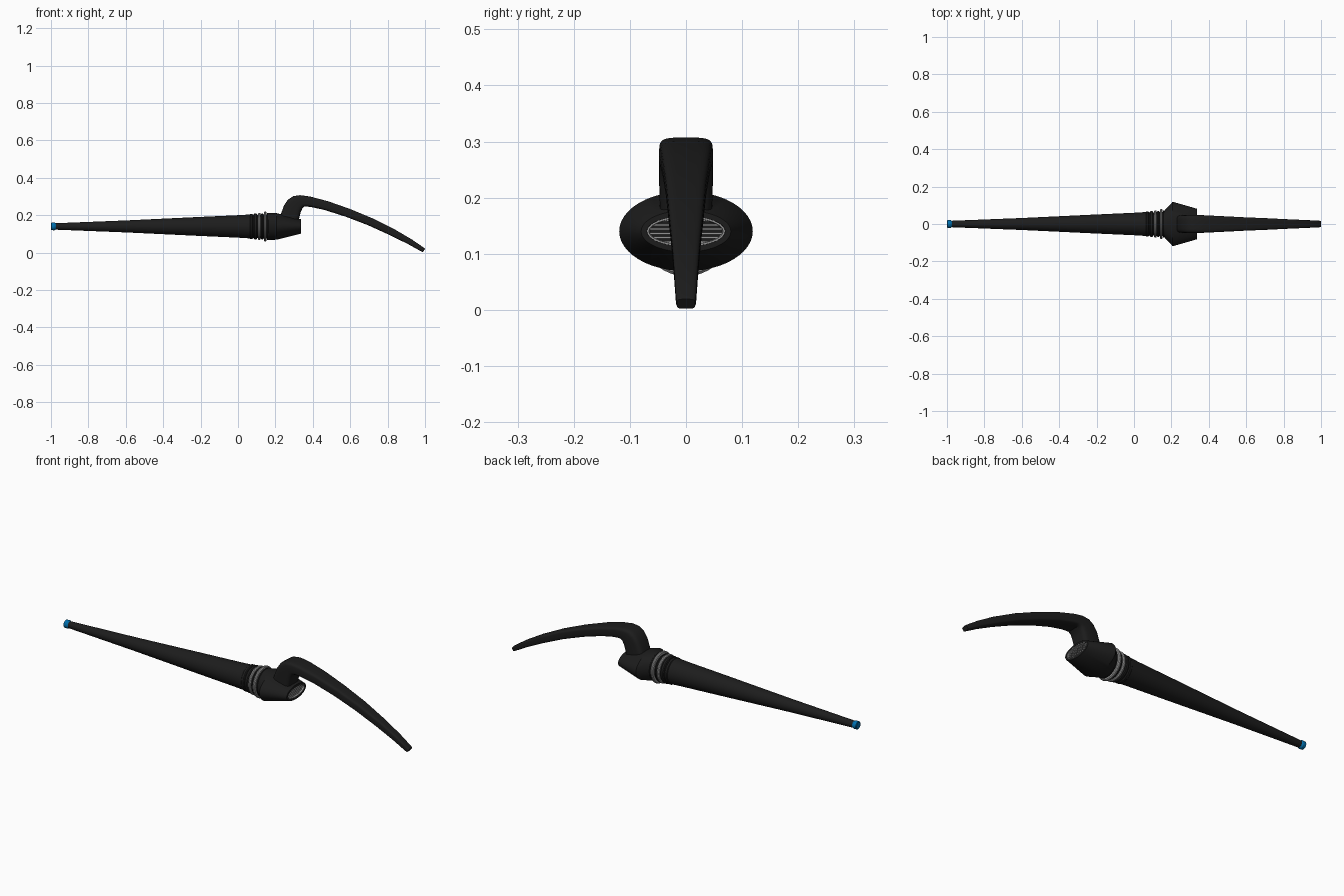
import bpy, bmesh, math
from mathutils import Vector

if "Cube" in bpy.data.objects:
    bpy.data.objects.remove(bpy.data.objects["Cube"])

ZC = 0.14


def material(name, rgb):
    m = bpy.data.materials.new(name)
    m.diffuse_color = (*rgb, 1)
    m.use_nodes = True
    m.node_tree.nodes["Principled BSDF"].inputs["Base Color"].default_value = m.diffuse_color
    return m


BLACK = material("black_plastic", (0.012, 0.012, 0.012))
GREY = material("grey_metal", (0.3, 0.3, 0.3))
BLUE = material("blue_plastic", (0.0, 0.16, 0.42))


def loft(name, rings, mat, angle=30, caps=True):
    """Skin a list of equally sized point rings."""
    bm = bmesh.new()
    loops = [[bm.verts.new(p) for p in ring] for ring in rings]
    n = len(loops[0])
    for a, b in zip(loops, loops[1:]):
        for i in range(n):
            j = (i + 1) % n
            bm.faces.new((a[i], a[j], b[j], b[i]))
    if caps:
        bm.faces.new(loops[0])
        bm.faces.new(loops[-1])
    bmesh.ops.recalc_face_normals(bm, faces=bm.faces[:])
    me = bpy.data.meshes.new(name)
    bm.to_mesh(me)
    bm.free()
    ob = bpy.data.objects.new(name, me)
    bpy.context.collection.objects.link(ob)
    me.materials.append(mat)
    bpy.ops.object.select_all(action='DESELECT')
    ob.select_set(True)
    bpy.context.view_layer.objects.active = ob
    bpy.ops.object.shade_smooth_by_angle(angle=math.radians(angle))
    return ob


def ellipse(x, ry, rz, n=48):
    return [(x, ry * math.cos(2 * math.pi * i / n),
             ZC + rz * math.sin(2 * math.pi * i / n)) for i in range(n)]


def turned(name, profile, mat, angle=30):
    """Elliptical body along x from (x, ry, rz) stations."""
    return loft(name, [ellipse(*p) for p in profile], mat, angle)


# Tapered handle and blue end cap
turned("handle", [(-0.98, .017, .017), (-0.6, .032, .032), (-0.2, .051, .051),
                  (0.0, .060, .060), (0.065, .064, .064)], BLACK)
turned("end_cap", [(-1.0, .016, .016), (-0.997, .020, .020), (-0.981, .021, .021),
                   (-0.974, .017, .017)], BLUE)

# Collar core with black and grey rings
turned("collar", [(0.06, .060, .060), (0.17, .066, .066)], BLACK)
for i, (x, w, r, mat) in enumerate([(0.071, .018, .067, BLACK), (0.093, .018, .069, BLACK),
                                    (0.114, .014, .073, GREY), (0.129, .012, .070, BLACK),
                                    (0.145, .014, .080, GREY), (0.160, .012, .073, BLACK)]):
    h, c = w / 2, 0.004
    turned(f"collar_ring_{i + 1}", [(x - h, r - c, r - c), (x - h + c, r, r),
                                    (x + h - c, r, r), (x + h, r - c, r - c)], mat)

# Flared head with a recessed oval mouth
turned("head", [(0.163, .072, .072), (0.207, .119, .071), (0.335, .082, .039),
                (0.338, .080, .037), (0.338, .070, .027), (0.315, .067, .025)], BLACK, 25)

# Grey mouth liner and horizontal grille slats
loft("mouth_liner", [ellipse(0.316, .0675, .0255), ellipse(0.337, .0695, .0268),
                     ellipse(0.337, .066, .0235), ellipse(0.316, .064, .0225)],
     GREY, caps=False)
for i in range(6):
    dz = -0.019 + i * 0.0076
    half = 0.066 * math.sqrt(1 - (dz / 0.026) ** 2)
    bpy.ops.mesh.primitive_cube_add(size=1, location=(0.322, 0, ZC + dz))
    slat = bpy.context.object
    slat.name = f"grille_slat_{i + 1}"
    slat.scale = (0.016, 2 * half, 0.0035)
    slat.data.materials.append(GREY)

# Curved arm: outer edge, inner edge and half width of each station
ARM = [((0.215, .165), (0.315, .145), .047), ((0.229, .205), (0.326, .180), .047),
       ((0.246, .252), (0.335, .216), .048), ((0.267, .283), (0.344, .236), .048),
       ((0.295, .302), (0.355, .246), .048), ((0.332, .307), (0.370, .246), .048),
       ((0.385, .300), (0.394, .243), .046), ((0.480, .275), (0.463, .228), .042),
       ((0.600, .233), (0.576, .192), .036), ((0.720, .183), (0.694, .147), .031),
       ((0.840, .123), (0.815, .092), .025), ((0.930, .070), (0.910, .045), .021),
       ((0.994, .026), (0.980, .006), .018), ((1.000, .019), (0.988, .002), .016)]


def arm_section(outer, inner, w, n=32):
    o, i = Vector((outer[0], 0, outer[1])), Vector((inner[0], 0, inner[1]))
    mid, half = (o + i) / 2, (o - i) / 2
    ring = []
    for k in range(n):
        t = 2 * math.pi * k / n
        c, s = math.cos(t), math.sin(t)
        a = math.copysign(abs(c) ** 0.45, c)
        b = math.copysign(abs(s) ** 0.45, s)
        ring.append(mid + half * b + Vector((0, w * a, 0)))
    return ring


loft("curved_arm", [arm_section(*s) for s in ARM], BLACK, 40)
